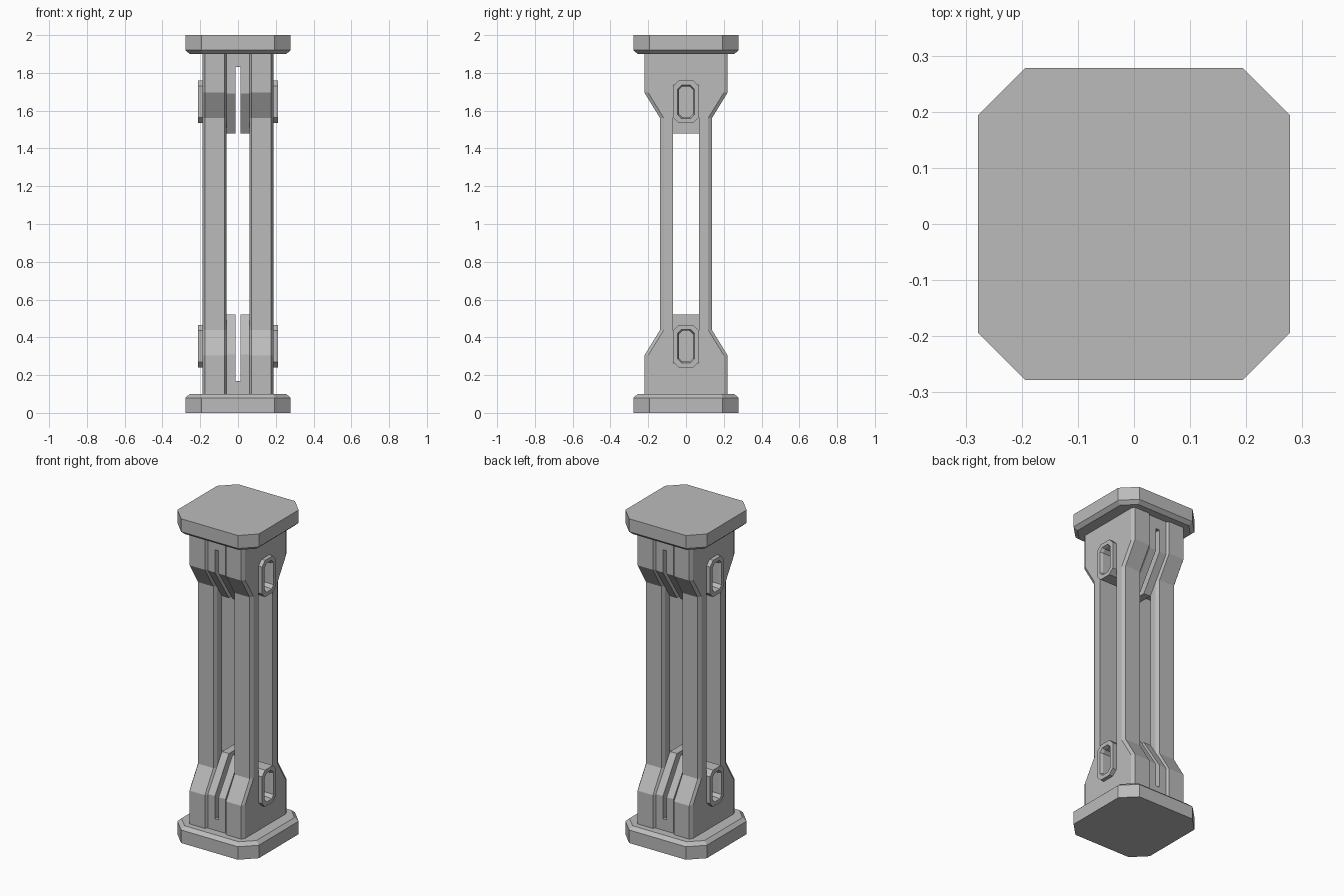
import bpy
import bmesh

if "Cube" in bpy.data.objects:
    bpy.data.objects.remove(bpy.data.objects["Cube"], do_unlink=True)

grey = bpy.data.materials.new("plain_grey")
grey.use_nodes = True
COLOR = (0.5, 0.5, 0.5, 1)
grey.diffuse_color = COLOR
grey.node_tree.nodes["Principled BSDF"].inputs["Base Color"].default_value = COLOR


def loft(name, rings, flip=(1, 1, 1), close=False):
    """Skin a list of point rings; flip mirrors about x, y or mid height."""
    bm = bmesh.new()
    fx, fy, fz = flip
    loops = [[bm.verts.new((x * fx, y * fy, 1 + (z - 1) * fz)) for x, y, z in r]
             for r in rings]
    n = len(loops[0])
    pairs = list(zip(loops, loops[1:]))
    if close:
        pairs.append((loops[-1], loops[0]))
    else:
        bm.faces.new(loops[0])
        bm.faces.new(loops[-1])
    for a, b in pairs:
        for i in range(n):
            j = (i + 1) % n
            bm.faces.new((a[i], a[j], b[j], b[i]))
    bmesh.ops.recalc_face_normals(bm, faces=bm.faces)
    mesh = bpy.data.meshes.new(name)
    bm.to_mesh(mesh)
    bm.free()
    mesh.materials.append(grey)
    obj = bpy.data.objects.new(name, mesh)
    bpy.context.collection.objects.link(obj)
    return obj


def octagon(a, b, cut):
    """Rectangle of half sizes a, b with its corners cut off."""
    c, d = a - cut, b - cut
    return [(a, -d), (a, d), (c, b), (-c, b), (-a, d), (-a, -d), (-c, -b), (c, -b)]


def along_x(profile, x0, x1):
    """Two rings of a (y, z) profile."""
    return [[(x, y, z) for y, z in profile] for x in (x0, x1)]


X_IN, X_OUT, GAP = 0.06, 0.188, 0.07
FOOT, SHAFT = 0.22, 0.137


def post_ring(z, y):
    """Post section with both outer corners chamfered."""
    cx, cy = 0.012, 0.02
    return [(X_IN, GAP, z), (X_OUT, GAP, z), (X_OUT, y - cy, z),
            (X_OUT - cx, y, z), (X_IN + cx, y, z), (X_IN, y - cy, z)]


def collar_ring(x, inset):
    """Octagonal ring of the side collar at depth x."""
    pts = octagon(GAP - 0.002 - inset, 0.113 - inset, 0.03 - inset * 0.4)
    return [(x, y, 0.353 + z) for y, z in pts]


# Four posts flaring out at both ends
post = [post_ring(z, y) for z, y in (
    (0.09, FOOT), (0.305, FOOT), (0.44, SHAFT),
    (1.56, SHAFT), (1.695, FOOT), (1.91, FOOT))]
for sx, side in ((1, "left"), (-1, "right")):
    for sy, end in ((-1, "front"), (1, "back")):
        loft(f"{end}_{side}_post", post, (sx, sy, 1))

# Everything repeated at the bottom and the top
web = [(-GAP, 0.09), (GAP, 0.09), (GAP, 0.27), (0.04, 0.242), (-0.04, 0.242), (-GAP, 0.27)]
fin = [(-0.207, 0.09), (0.207, 0.09), (0.207, 0.31), (GAP, 0.52), (-GAP, 0.52), (-0.207, 0.31)]
bridge = [(-0.207, 0.09), (0.207, 0.09), (0.207, 0.17), (-0.207, 0.17)]

for sz, level in ((1, "lower"), (-1, "upper")):
    # End plate with a bevelled inner rim
    plate = []
    for z, inset in ((0, 0), (0.08, 0), (0.1, 0.022)):
        plate.append([(x, y, z) for x, y in
                      octagon(0.278 - inset, 0.278 - inset, 0.084 - inset * 0.6)])
    loft(f"{level}_plate", plate, (1, 1, sz))

    # Block joining the two inner fins under the slot
    loft(f"{level}_bridge", along_x(bridge, -0.02, 0.02), (1, 1, sz))

    for sx, side in ((1, "left"), (-1, "right")):
        flip = (sx, 1, sz)
        loft(f"{level}_{side}_web", along_x(web, X_IN, X_OUT), flip)
        loft(f"{level}_{side}_fin", along_x(fin, 0.013, X_IN), flip)
        # Hollow collar standing proud of the side
        loft(f"{level}_{side}_collar", [
            collar_ring(0.058, 0), collar_ring(0.212, 0),
            collar_ring(0.212, 0.024), collar_ring(0.195, 0.031),
            collar_ring(0.058, 0.031)], flip, close=True)
